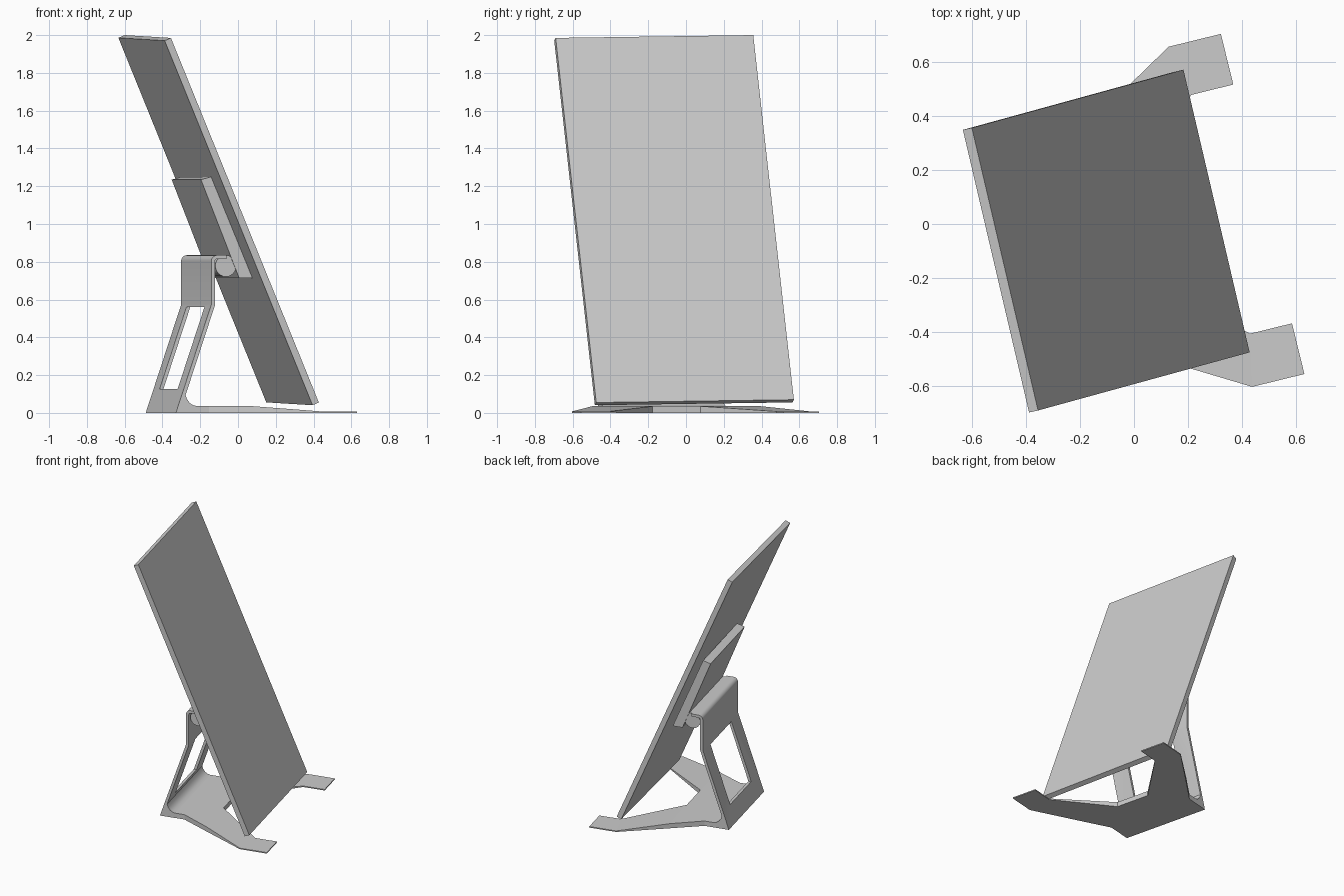
import bpy, bmesh, math
from mathutils import Matrix, Vector

if "Cube" in bpy.data.objects:
    bpy.data.objects.remove(bpy.data.objects["Cube"])

# Stand frame: local x points forward, local y runs sideways
TURN = Matrix.Translation((0.0099, -0.0403, 0)) @ Matrix.Rotation(math.radians(13.8), 4, 'Z')


def finish(name, bm, matrix=TURN):
    bmesh.ops.recalc_face_normals(bm, faces=bm.faces[:])
    mesh = bpy.data.meshes.new(name)
    bm.to_mesh(mesh)
    bm.free()
    obj = bpy.data.objects.new(name, mesh)
    obj.matrix_world = matrix
    bpy.context.collection.objects.link(obj)
    return obj


def smooth(obj):
    bpy.ops.object.select_all(action='DESELECT')
    obj.select_set(True)
    bpy.context.view_layer.objects.active = obj
    bpy.ops.object.shade_smooth_by_angle(angle=math.radians(30))


def sideways_prism(name, profile, half):
    """Extrude an (x, z) profile symmetrically along local y."""
    bm = bmesh.new()
    face = bm.faces.new([bm.verts.new((x, -half, z)) for x, z in profile])
    new = bmesh.ops.extrude_face_region(bm, geom=[face])['geom']
    bmesh.ops.translate(bm, vec=(0, 2 * half, 0),
                        verts=[g for g in new if isinstance(g, bmesh.types.BMVert)])
    return finish(name, bm)


def arc(cx, cz, r, a0, a1, n):
    return [(cx + r * math.cos(math.radians(a0 + (a1 - a0) * i / n)),
             cz + r * math.sin(math.radians(a0 + (a1 - a0) * i / n))) for i in range(n + 1)]


# Tilted, slightly rolled display panel
corner = Vector((0.428, -0.475, 0.055))
across = Vector((-0.245, 1.046, 0.015))
up = Vector((-0.783, -0.215, 1.93))
normal = across.cross(up).normalized()
bm = bmesh.new()
bmesh.ops.create_cube(bm, size=1)
for v in bm.verts:
    a, b, d = v.co + Vector((0.5, 0.5, 0.5))
    v.co = corner + across * a + up * b - normal * 0.037 * d
finish("display_panel", bm, Matrix.Identity(4))

# Rear mounting block
sideways_prism("mounting_block", [(-0.292, 1.235), (-0.236, 1.25), (-0.012, 0.715),
                                  (-0.084, 0.715)], 0.325)

# Hinge barrel
smooth(sideways_prism("hinge_barrel", arc(-0.155, 0.778, 0.057, 0, 345, 23), 0.32))

# Bent upright with a fillet into the base
profile = [(-0.431, 0), (-0.238, 0.573)]
profile += arc(-0.206, 0.803, 0.032, 180, 90, 6)
profile += [(-0.155, 0.835), (-0.155, 0.815)]
profile += arc(-0.206, 0.803, 0.012, 90, 180, 4)
profile += [(-0.218, 0.57), (-0.378, 0.095), (-0.370, 0.072), (-0.357, 0.054),
            (-0.340, 0.042), (-0.320, 0.037), (-0.320, 0)]
upright = sideways_prism("upright", profile, 0.335)

# Window through the upright
cutter = sideways_prism("window_cutter", [(-0.55, 0.127), (-0.1, 0.127),
                                          (-0.1, 0.56), (-0.55, 0.56)], 0.2)
cutter.hide_render = True
cutter.hide_viewport = True
mod = upright.modifiers.new("window", 'BOOLEAN')
mod.operation = 'DIFFERENCE'
mod.solver = 'EXACT'
mod.object = cutter
smooth(upright)

# Tapered base plate with two splayed feet
half_quads = [
    [(-0.415, 0), (-0.25, 0), (-0.25, 0.335), (-0.415, 0.335)],
    [(-0.25, 0), (-0.04, 0), (-0.04, 0.13), (-0.25, 0.335)],
    [(-0.25, 0.335), (-0.04, 0.13), (-0.04, 0.46)],
    [(-0.04, 0.13), (0.32, 0.455), (0.281, 0.648), (-0.04, 0.46)],
    [(0.32, 0.455), (0.48, 0.455), (0.48, 0.648), (0.281, 0.648)],
]
bm = bmesh.new()
for side in (1, -1):
    for quad in half_quads:
        bm.faces.new([bm.verts.new((x, y * side, 0)) for x, y in quad][::side])
bmesh.ops.remove_doubles(bm, verts=bm.verts[:], dist=0.0005)
new = bmesh.ops.extrude_face_region(bm, geom=bm.faces[:], use_keep_orig=True)['geom']
for v in (g for g in new if isinstance(g, bmesh.types.BMVert)):
    t = min(max((v.co.x + 0.06) / 0.341, 0), 1)
    v.co.z = 0.037 + (0.008 - 0.037) * t
finish("base_plate", bm)
